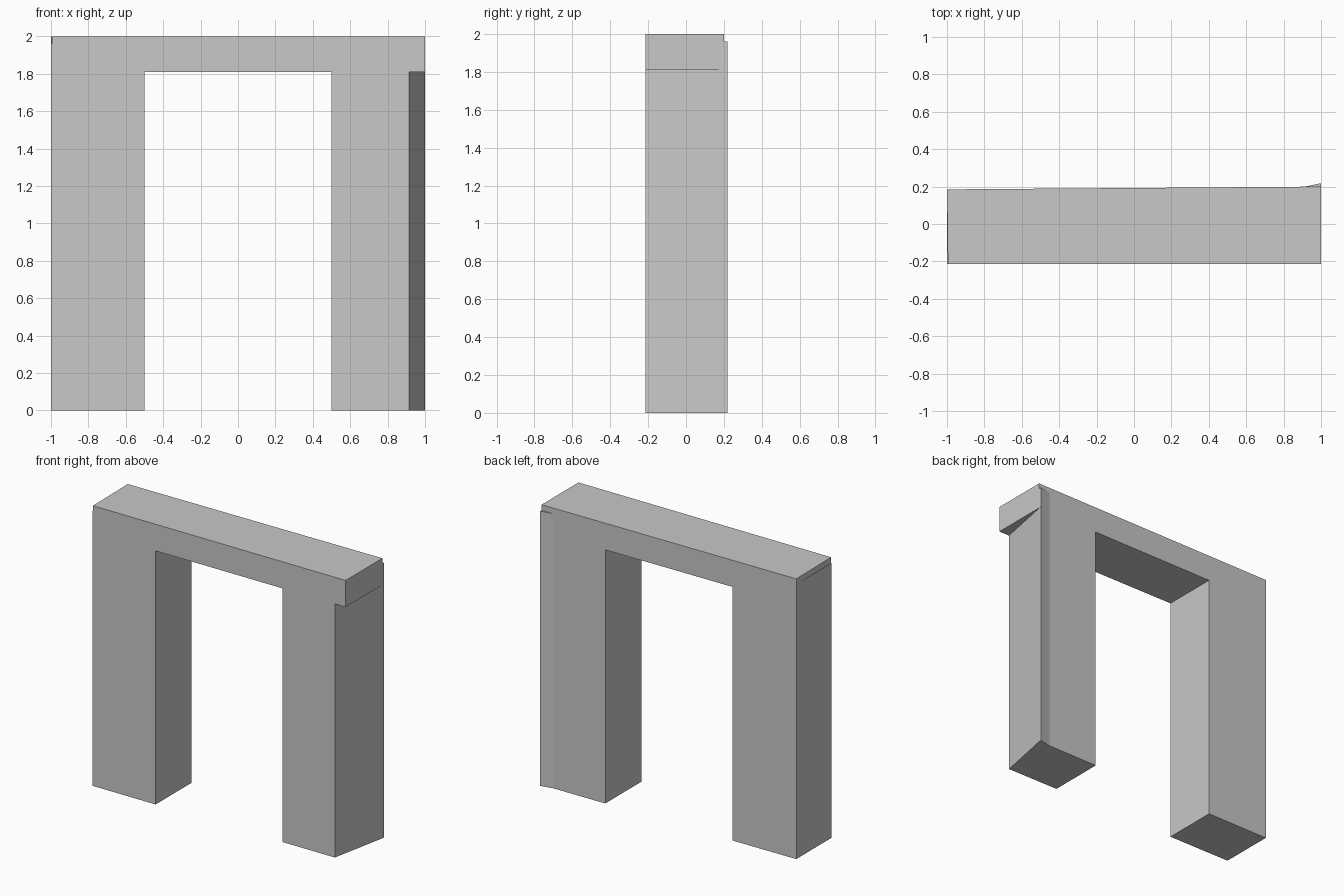
import bpy
import bmesh

cube = bpy.data.objects.get("Cube")
if cube:
    bpy.data.objects.remove(cube, do_unlink=True)

# One plain grey for the whole arch
grey = bpy.data.materials.new("light grey")
grey.use_nodes = True
colour = (0.58, 0.58, 0.58, 1)
grey.diffuse_color = colour
grey.node_tree.nodes["Principled BSDF"].inputs["Base Color"].default_value = colour

FRONT = -0.215
SPRING, SHOULDER, TOP = 1.81, 1.96, 2.0


def back(x):
    """The rear wall runs slightly askew."""
    return 0.1925 + 0.0075 * x


def prism(name, outline, z0, z1):
    """Extrude a counter-clockwise floor outline from z0 to z1."""
    bm = bmesh.new()
    base = bm.faces.new([bm.verts.new((x, y, z0)) for x, y in outline])
    side = bmesh.ops.extrude_face_region(bm, geom=[base], use_keep_orig=True)
    raised = [v for v in side["geom"] if isinstance(v, bmesh.types.BMVert)]
    bmesh.ops.translate(bm, vec=(0, 0, z1 - z0), verts=raised)
    bmesh.ops.recalc_face_normals(bm, faces=bm.faces)
    mesh = bpy.data.meshes.new(name)
    bm.to_mesh(mesh)
    bm.free()
    mesh.materials.append(grey)
    obj = bpy.data.objects.new(name, mesh)
    bpy.context.collection.objects.link(obj)
    return obj


def slab(x0, x1):
    return [(x0, FRONT), (x1, FRONT), (x1, back(x1)), (x0, back(x0))]


# Straight right leg
prism("right_leg", slab(-1, -0.5), 0, SPRING)

# Left leg with a slanted outer wall and a flared rear corner
prism("left_leg", [(0.5, FRONT), (0.915, FRONT), (0.998, back(1)), (1, 0.218),
                   (0.91, back(0.91)), (0.5, back(0.5))], 0, SPRING)

# Lintel overhanging the slanted wall
prism("lintel", slab(-1, 1), SPRING, SHOULDER)

# Rear corner flare continuing up beside the lintel
prism("corner_flare", [(0.91, back(0.91)), (1, back(1)), (1, 0.218)],
      SPRING, SHOULDER)

# Thin top course, its right end slightly set back at the front
prism("top_course", [(-0.995, FRONT), (1, FRONT), (1, back(1)), (-1, back(-1))],
      SHOULDER, TOP)
